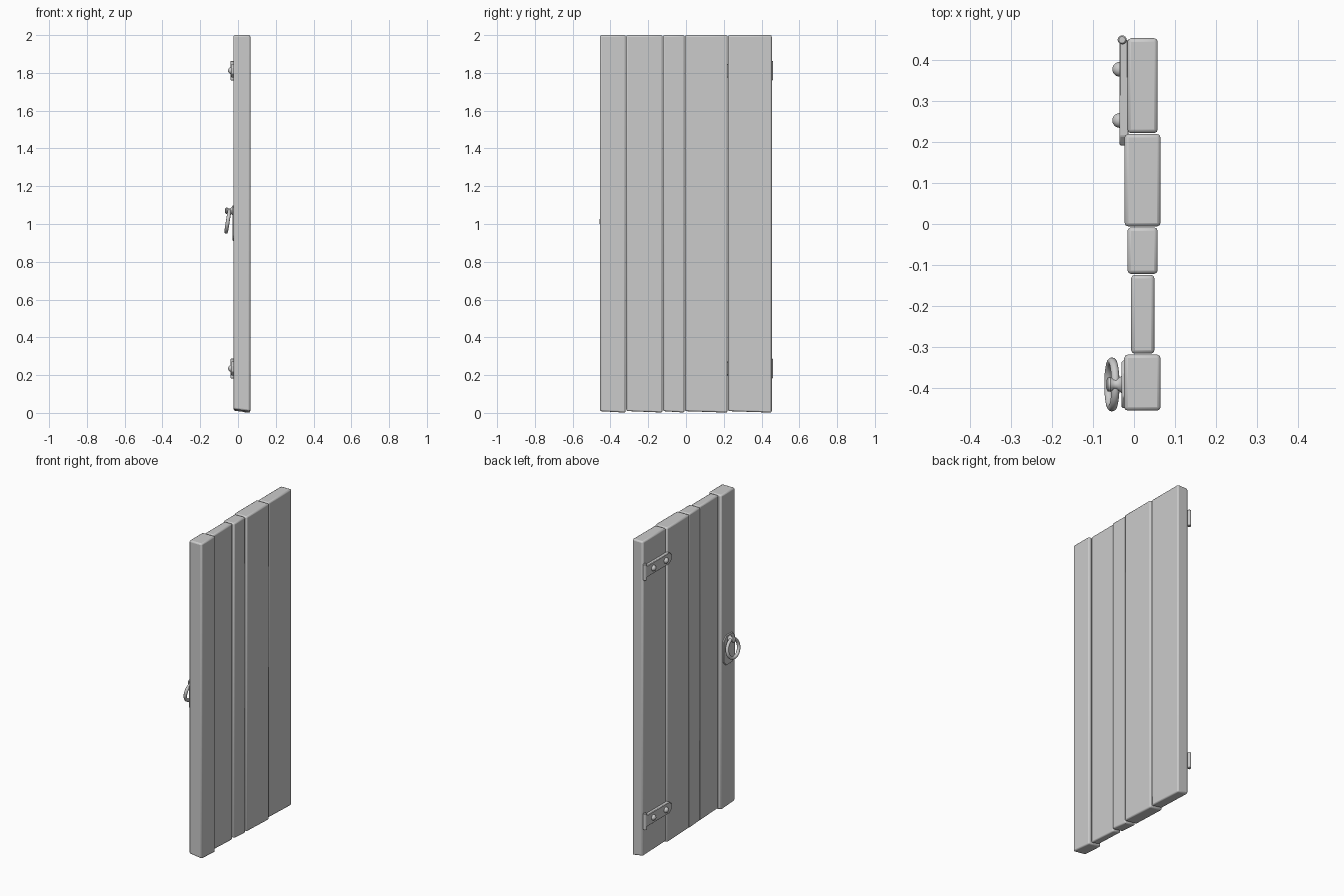
import bpy, bmesh, math
from mathutils import Matrix, Vector

if "Cube" in bpy.data.objects:
    bpy.data.objects.remove(bpy.data.objects["Cube"], do_unlink=True)

grey = bpy.data.materials.new("plain_grey")
grey.use_nodes = True
GREY = (0.6, 0.6, 0.6, 1)
grey.diffuse_color = GREY
grey.node_tree.nodes["Principled BSDF"].inputs["Base Color"].default_value = GREY


def finish(name, bm, bevel=0, segments=2):
    """Turn a bmesh into a named, shaded object with optional rounded edges."""
    bmesh.ops.recalc_face_normals(bm, faces=bm.faces)
    mesh = bpy.data.meshes.new(name)
    bm.to_mesh(mesh)
    bm.free()
    mesh.materials.append(grey)
    obj = bpy.data.objects.new(name, mesh)
    bpy.context.collection.objects.link(obj)
    bpy.ops.object.select_all(action="DESELECT")
    obj.select_set(True)
    bpy.context.view_layer.objects.active = obj
    if bevel:
        mod = obj.modifiers.new("rounded_edges", "BEVEL")
        mod.width = bevel
        mod.segments = segments
    bpy.ops.object.shade_smooth_by_angle(angle=math.radians(35))
    return obj


def plank(name, x0, x1, y0, y1):
    """Upright board whose foot is cut at a slight slant."""
    bm = bmesh.new()
    bmesh.ops.create_cube(bm, size=1)
    for v in bm.verts:
        right, back, top = (c > 0 for c in v.co)
        foot = 0.02 - 0.012 * right - 0.008 * back
        v.co = (x1 if right else x0, y1 if back else y0, 2 if top else foot)
    finish(name, bm, 0.009, 2)


def plate(name, outline, x0, x1, bevel):
    """Flat plate from a (y, z) outline, thick along x."""
    bm = bmesh.new()
    face = bm.faces.new([bm.verts.new((x0, y, z)) for y, z in outline])
    out = bmesh.ops.extrude_face_region(bm, geom=[face])["geom"]
    verts = [g for g in out if isinstance(g, bmesh.types.BMVert)]
    bmesh.ops.translate(bm, vec=(x1 - x0, 0, 0), verts=verts)
    finish(name, bm, bevel, 1)


def lathe(name, profile, origin, axis, steps=20):
    """Spin a (radius, height) profile about the given axis."""
    bm = bmesh.new()
    verts = [bm.verts.new((r, 0, h)) for r, h in profile]
    edges = [bm.edges.new(pair) for pair in zip(verts, verts[1:])]
    bmesh.ops.spin(bm, geom=verts + edges, cent=(0, 0, 0), axis=(0, 0, 1),
                   angle=math.tau, steps=steps)
    bmesh.ops.remove_doubles(bm, verts=bm.verts, dist=0.0001)
    turn = Vector((0, 0, 1)).rotation_difference(Vector(axis)).to_matrix().to_4x4()
    bmesh.ops.transform(bm, matrix=Matrix.Translation(origin) @ turn, verts=bm.verts)
    finish(name, bm)


# Boards of uneven width and thickness
boards = [
    (-0.024, 0.065, -0.456, -0.319),
    (-0.007, 0.050, -0.317, -0.124),
    (-0.016, 0.058, -0.122, -0.008),
    (-0.023, 0.065, -0.006, 0.220),
    (-0.016, 0.058, 0.222, 0.454),
]
for i, size in enumerate(boards):
    plank(f"door_plank_{i + 1}", *size)

# Strap hinges with barrel and two domed rivets
rivet = [(0.018 * math.cos(a), 0.018 * math.sin(a))
         for a in (math.pi / 2 * k / 6 for k in range(7))]
for label, z in (("lower", 0.235), ("upper", 1.812)):
    strap = [(0.45, z - 0.036), (0.45, z + 0.036), (0.215, z + 0.036),
             (0.192, z + 0.016), (0.192, z - 0.016), (0.215, z - 0.036)]
    plate(f"{label}_hinge_strap", strap, -0.036, -0.014, 0.003)
    barrel = [(0, -0.052), (0.008, -0.052), (0.011, -0.049),
              (0.011, 0.049), (0.008, 0.052), (0, 0.052)]
    lathe(f"{label}_hinge_barrel", barrel, (-0.029, 0.45, z), (0, 0, 1), 16)
    for n, y in enumerate((0.253, 0.378)):
        lathe(f"{label}_hinge_rivet_{n + 1}", rivet, (-0.035, y, z), (-1, 0, 0))

# Handle back plate with clipped corners
py, pz, hw, hh, cut = -0.392, 1.005, 0.058, 0.094, 0.028
corners = [(hw, hh - cut), (hw - cut, hh), (cut - hw, hh), (-hw, hh - cut),
           (-hw, cut - hh), (cut - hw, -hh), (hw - cut, -hh), (hw, cut - hh)]
plate("handle_plate", [(py + a, pz + b) for a, b in corners], -0.030, -0.018, 0.003)

# Flared stud that carries the ring
stud = [(0, 0), (0.024, 0), (0.018, 0.006), (0.013, 0.014), (0.013, 0.022),
        (0.018, 0.030), (0.017, 0.036), (0.010, 0.040), (0, 0.041)]
lathe("handle_stud", stud, (-0.028, py, 1.07), (-1, 0, 0))

# Pull ring hanging with a slight outward tilt
tilt = math.radians(9)
ring = [(0.056 + 0.010 * math.cos(a), 0.010 * math.sin(a))
        for a in (math.tau * k / 12 for k in range(13))]
lathe("handle_ring", ring, (-0.054, py, 1.014),
      (-math.cos(tilt), 0, math.sin(tilt)), 32)
